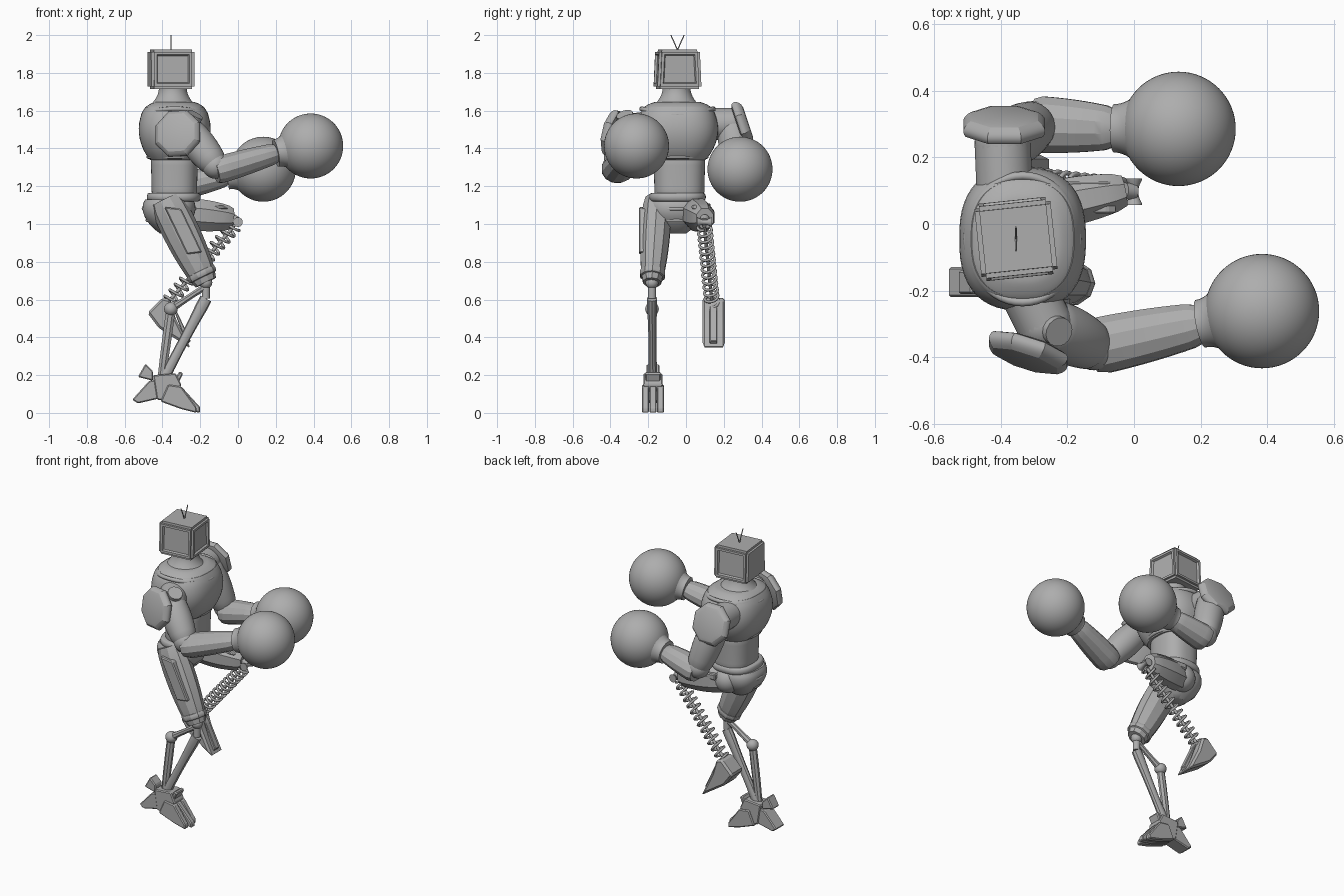
import bpy, bmesh
from math import sin, cos, tau, radians, copysign
from mathutils import Vector, Matrix

if "Cube" in bpy.data.objects:
    bpy.data.objects.remove(bpy.data.objects["Cube"])

X, Y, Z = Matrix.Identity(3)
grey = bpy.data.materials.new("plain_grey")
grey.use_nodes = True
grey.diffuse_color = (.42, .42, .42, 1)
grey.node_tree.nodes["Principled BSDF"].inputs["Base Color"].default_value = grey.diffuse_color


def link(name, data):
    data.materials.append(grey)
    thing = bpy.data.objects.new(name, data)
    bpy.context.collection.objects.link(thing)
    return thing


def finish(name, bm, angle):
    """Turn a bmesh into an object, smooth below the given angle."""
    bmesh.ops.recalc_face_normals(bm, faces=bm.faces)
    mesh = bpy.data.meshes.new(name)
    bm.to_mesh(mesh)
    bm.free()
    thing = link(name, mesh)
    bpy.ops.object.select_all(action="DESELECT")
    thing.select_set(True)
    bpy.context.view_layer.objects.active = thing
    bpy.ops.object.shade_smooth_by_angle(angle=radians(angle))
    return thing


def limb(name, a, b, start, middle, end, flat=1, sides=32, side=Y, power=2, lip=.9, angle=35):
    """Solid from a to b, its half width curving from start through middle to end."""
    a, b = Vector(a), Vector(b)
    along = (b - a).normalized()
    across = (side - along * side.dot(along)).normalized()
    depth = along.cross(across) * flat
    bm = bmesh.new()
    rings = []
    steps = 10
    for step in range(steps + 1):
        t = step / steps
        radius = start * (1 - t) * (1 - 2 * t) + 4 * middle * t * (1 - t) + end * t * (2 * t - 1)
        if step in (0, steps):
            radius *= lip
        ring = []
        for corner in range(sides):
            turn = tau * (corner + .5) / sides
            c, s = (copysign(abs(f(turn)) ** (2 / power), f(turn)) for f in (cos, sin))
            ring.append(bm.verts.new(a.lerp(b, t) + (across * c + depth * s) * radius))
        rings.append(ring)
    for low, high in zip(rings, rings[1:]):
        for i in range(sides):
            bm.faces.new((low[i - 1], low[i], high[i], high[i - 1]))
    bm.faces.new(rings[0])
    bm.faces.new(rings[-1])
    return finish(name, bm, angle)


def rod(name, a, b, radius, sides=16):
    limb(name, a, b, radius, radius, radius, sides=sides, lip=1)


def tier(name, x, y, bottom, top, start, middle, end, flat=1, power=2.5):
    """Upright body section; flat is its depth along y over its width along x."""
    limb(name, (x, y, bottom), (x, y, top), start, middle, end, flat, 48, X, power, lip=.97)


def ball(name, centre, radius, segments=32):
    bm = bmesh.new()
    bmesh.ops.create_uvsphere(bm, u_segments=segments, v_segments=segments // 2, radius=radius,
                              matrix=Matrix.Translation(centre))
    finish(name, bm, 60)


def slab(name, outline, middle, thickness, bevel=.006):
    """Side outline in x and z, extruded across y."""
    bm = bmesh.new()
    near = middle - thickness / 2
    face = bm.faces.new([bm.verts.new((x, near, z)) for x, z in outline])
    new = bmesh.ops.extrude_face_region(bm, geom=[face])["geom"]
    moved = [part for part in new if isinstance(part, bmesh.types.BMVert)]
    bmesh.ops.translate(bm, vec=Y * thickness, verts=moved)
    bmesh.ops.bevel(bm, geom=bm.edges[:], offset=bevel, segments=1, affect="EDGES")
    finish(name, bm, 5)


def wire(name, points, radius, cyclic=False):
    curve = bpy.data.curves.new(name, "CURVE")
    curve.dimensions = "3D"
    curve.bevel_depth = radius
    curve.bevel_resolution = 2
    curve.use_fill_caps = True
    spline = curve.splines.new("POLY")
    spline.points.add(len(points) - 1)
    for point, place in zip(spline.points, points):
        point.co = (*place, 1)
    spline.use_cyclic_u = cyclic
    link(name, curve)


def hoop(name, centre, width, depth, sag, radius):
    """Oval trim that dips at the front and back."""
    turns = [tau * i / 48 for i in range(48)]
    wire(name, [Vector(centre) + X * width * cos(t) + Y * depth * sin(t) - Z * sag * cos(t) ** 2
                for t in turns], radius, True)


# Head: tapered box with an inset screen and side panels
bm = bmesh.new()
bmesh.ops.create_cube(bm, size=1)
bmesh.ops.scale(bm, vec=(.23, .235, .21), verts=bm.verts)
for vert in bm.verts:
    if vert.co.z > 0:
        vert.co.y *= .92
bmesh.ops.bevel(bm, geom=bm.edges[:], offset=.014, segments=2, affect="EDGES")
bm.normal_update()
panels = [face for face in bm.faces if face.calc_area() > .02
          and abs(face.normal.z) < .5 and face.normal.x > -.5]
bmesh.ops.inset_individual(bm, faces=panels, thickness=.02, depth=0)
bmesh.ops.inset_individual(bm, faces=panels, thickness=.008, depth=-.012)
head = finish("head", bm, 25)
head.location = (-.355, -.045, 1.82)
head.rotation_euler.z = radians(6)

# Forked antenna
root = head.location + Z * .1
for way in (-1, 1):
    wire("antenna", [root, root + Z * .04 + Y * way * .017, root + Z * .08 + Y * way * .035], .003)

# Neck, chest, waist and hips
tier("neck", -.345, -.05, 1.62, 1.73, .13, .085, .075, power=2)
tier("shoulder_dome", -.335, -.045, 1.6, 1.645, .165, .15, .11, 1.15)
tier("chest", -.335, -.045, 1.34, 1.62, .135, .19, .16, 1.13)
hoop("chest_rim", (-.335, -.045, 1.355), .14, .155, 0, .01)
hoop("collar", (-.335, -.045, 1.61), .165, .19, .03, .013)
tier("waist", -.337, -.035, 1.15, 1.35, .12, .122, .125, 1.1)
tier("belt", -.34, -.045, 1.12, 1.165, .135, .143, .135, 1.05)
tier("pelvis", -.365, -.05, .95, 1.13, .05, .13, .13, 1.05)
for height, width in ((1.02, .115), (1.08, .135)):
    hoop("pelvis_ridge", (-.365, -.05, height), width, width, 0, .01)


def arm(tag, socket, shoulder, elbow, wrist, fist, shield, facing):
    """Whole arm, ending in a large round fist."""
    shoulder, elbow, wrist, fist, shield = map(Vector, (shoulder, elbow, wrist, fist, shield))
    rod(tag + "_shoulder_axle", socket, shoulder, .085, 24)
    ball(tag + "_shoulder_ball", shoulder, .085)
    limb(tag + "_upper_arm", shoulder, elbow, .08, .088, .07)
    ball(tag + "_elbow", elbow, .07)
    heel = elbow - Z * .03
    limb(tag + "_forearm", heel, wrist, .088, .082, .065, flat=.85, sides=12, angle=25)
    # Flared cuff blending into the fist
    limb(tag + "_cuff", wrist, wrist.lerp(fist, .5), .073, .088, .135, lip=1)
    ball(tag + "_fist", fist, .172, 64)
    # Eight-sided shoulder shield
    out = Vector(facing).normalized() * .03
    limb(tag + "_shoulder_shield", shield - out, shield + out, .12, .132, .1, sides=8, side=X, angle=20)


arm("right", socket=(-.32, -.2, 1.51), shoulder=(-.27, -.3, 1.5), elbow=(-.12, -.37, 1.31),
    wrist=(.2, -.3, 1.375), fist=(.385, -.262, 1.413), shield=(-.32, -.39, 1.48), facing=(-.3, -.9, .2))
arm("left", socket=(-.39, .12, 1.53), shoulder=(-.395, .24, 1.53), elbow=(-.3, .3, 1.23),
    wrist=(-.06, .288, 1.255), fist=(.134, .286, 1.29), shield=(-.39, .3, 1.53), facing=(0, .9, .3))
rod("right_shoulder_pin", (-.27, -.3, 1.5), (-.225, -.325, 1.58), .045)

# Right thigh with armour plate and band
knee = Vector((-.17, -.18, .69))
hip = Vector((-.385, -.15, 1.13))
limb("right_thigh", hip, knee, .075, .08, .055, flat=1.2, sides=10, angle=15)
limb("right_thigh_band", hip.lerp(knee, .86), hip.lerp(knee, .94), .066, .07, .064,
     flat=1.15, sides=10, angle=15)
slab("right_thigh_plate", [(-.39, 1.09), (-.3, 1.08), (-.19, .85), (-.27, .84)], -.225, .05)

# Right knee, shin, and the rear linkage down to the ankle
hub = knee - Z * .085
ankle = Vector((-.41, -.175, .15))
calf = Vector((-.355, -.18, .55))
ball("right_knee_ball", knee, .034)
rod("right_knee_stem", knee, hub, .022)
rod("right_knee_hub", hub - Y * .04, hub + Y * .04, .042)
limb("right_shin", hub, ankle, .03, .022, .026, flat=1.2, sides=10)
limb("right_calf_link", knee - Z * .02, calf, .02, .017, .024, sides=8)
ball("right_calf_joint", calf, .036)
limb("right_calf_rod", calf, ankle, .02, .02, .016, flat=1.3, sides=8)

# Right foot: ankle, heel, spur, flap and three claws
slab("right_ankle", [(-.45, .2), (-.33, .21), (-.3, .15), (-.34, .06), (-.43, .07)], ankle.y, .1)
slab("right_heel", [(-.56, .07), (-.53, .05), (-.4, .08), (-.4, .18), (-.47, .17)], ankle.y, .09)
slab("right_heel_spur", [(-.49, .26), (-.45, .22), (-.45, .17), (-.53, .19)], ankle.y, .07)
slab("right_ankle_flap", [(-.31, .22), (-.29, .21), (-.35, .08), (-.38, .1)], ankle.y, .08)
for way in (-1, 0, 1):
    tip = -.2 - .02 * abs(way)
    slab("right_claw", [(-.37, .15), (-.3, .14), (tip, .03), (tip, 0), (-.3, .02), (-.41, .06)],
         ankle.y + way * .04, .038)

# Raised left thigh
hip = Vector((-.33, .04, 1.06))
knee = Vector((-.03, .1, 1.03))
ball("left_hip", hip, .085)
limb("left_thigh", hip, knee, .07, .078, .055, flat=1.15, sides=8, angle=15)
slab("left_thigh_brim", [(-.3, 1.11), (-.08, 1.1), (-.05, 1.08), (-.3, 1.07)], .08, .1)

# Left knee bobbin and sprung shin
bobbin = Vector((0, .097, 1.01))
rod("left_knee_stem", knee, bobbin, .025)
limb("left_knee_bobbin", bobbin - Y * .04, bobbin + Y * .04, .028, .013, .028, side=X)
top, end = bobbin - X * .02 - Z * .02, Vector((-.375, .138, .58))
along = (end - top).normalized()
across = along.cross(Y).normalized()
coils, steps = 13, 16
spring = []
for i in range(coils * steps + 1):
    turn = tau * i / steps
    spring.append(top.lerp(end, i / (coils * steps))
                  + .036 * (across * cos(turn) + along.cross(across) * sin(turn)))
wire("left_shin_spring", spring, .0075)
rod("left_shin_core", top, end, .009)

# Left peg foot with a raised rib
slab("left_peg_foot", [(-.48, .53), (-.4, .61), (-.36, .6), (-.33, .5), (-.25, .34), (-.42, .45)],
     .147, .12, bevel=.012)
slab("left_peg_rib", [(-.35, .57), (-.32, .53), (-.25, .38), (-.27, .36)], .145, .04, bevel=.004)
